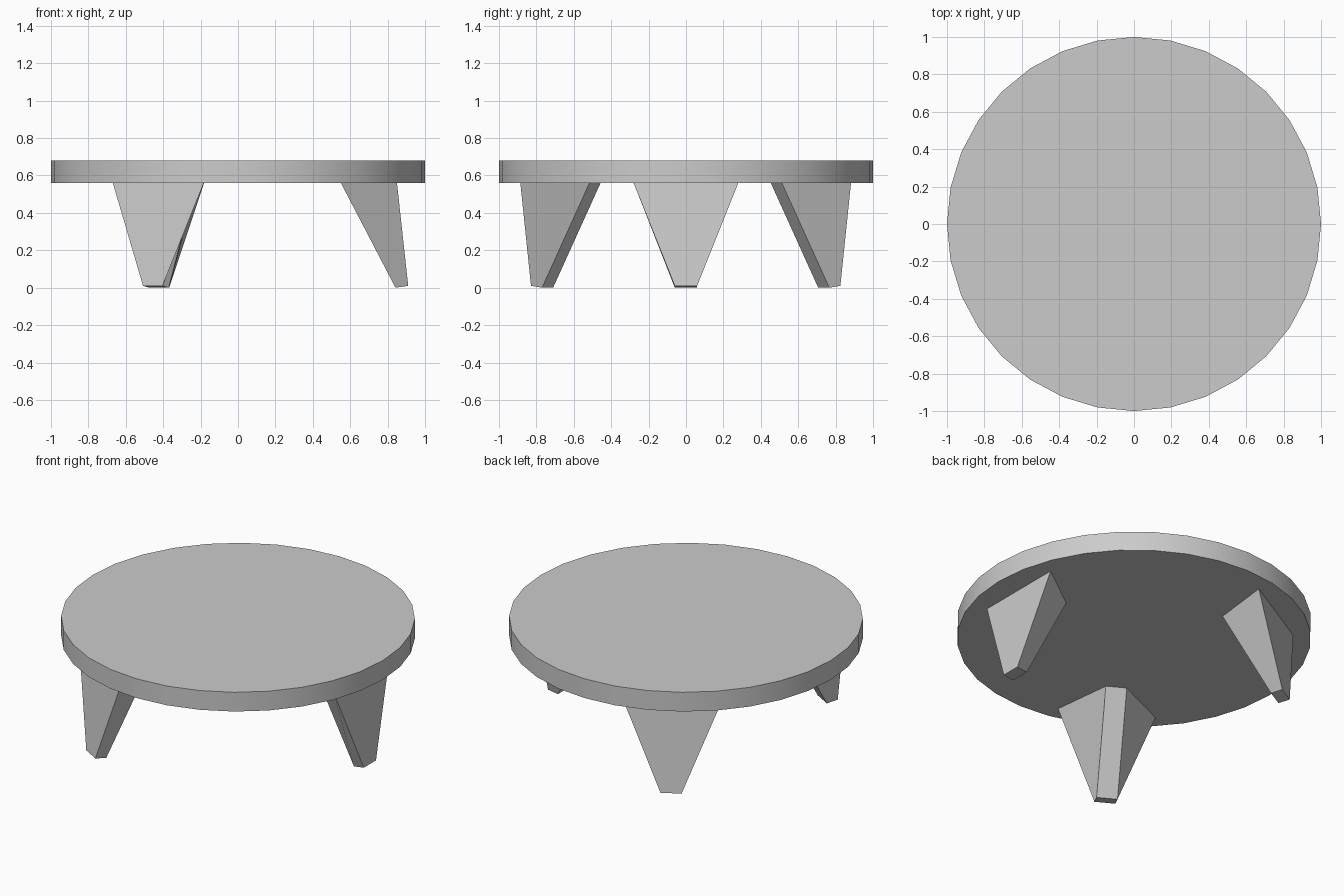
import bpy, bmesh
from math import radians, cos, sin
from mathutils import Matrix

if "Cube" in bpy.data.objects:
    bpy.data.objects.remove(bpy.data.objects["Cube"])

TOP_Z0, TOP_Z1 = 0.56, 0.68


def make_leg(name, angle, push):
    """Splayed leg: trapezoid section, wide outer face, narrow inner face."""
    # (radius, half width, z) rows: outer then inner, at the foot and the top
    foot = [(0.91, 0.06, 0.01), (0.842, 0.06, 0.0)]
    head = [(0.85, 0.28, TOP_Z0), (0.55, 0.06, TOP_Z0)]
    bm = bmesh.new()
    rings = []
    for (ro, wo, zo), (ri, wi, zi) in (foot, head):
        pts = [(ro + push, -wo, zo), (ro + push, wo, zo),
               (ri + push, wi, zi), (ri + push, -wi, zi)]
        rings.append([bm.verts.new(p) for p in pts])
    low, high = rings
    bm.faces.new(low[::-1])
    bm.faces.new(high)
    for i in range(4):
        j = (i + 1) % 4
        bm.faces.new((low[i], low[j], high[j], high[i]))
    bmesh.ops.recalc_face_normals(bm, faces=bm.faces)
    bm.transform(Matrix.Rotation(radians(angle), 4, 'Z'))
    mesh = bpy.data.meshes.new(name)
    bm.to_mesh(mesh)
    bm.free()
    obj = bpy.data.objects.new(name, mesh)
    bpy.context.collection.objects.link(obj)
    return obj


# Round table top
bpy.ops.mesh.primitive_cylinder_add(vertices=32, radius=1, depth=TOP_Z1 - TOP_Z0,
                                    location=(0, 0, (TOP_Z0 + TOP_Z1) / 2))
table_top = bpy.context.object
table_top.name = "table_top"
bpy.ops.object.shade_smooth_by_angle(angle=radians(30))

# Three legs spaced around the top
make_leg("right_leg", 0, 0.0)
make_leg("back_left_leg", 119.7, 0.006)
make_leg("front_left_leg", -119.7, 0.01)
